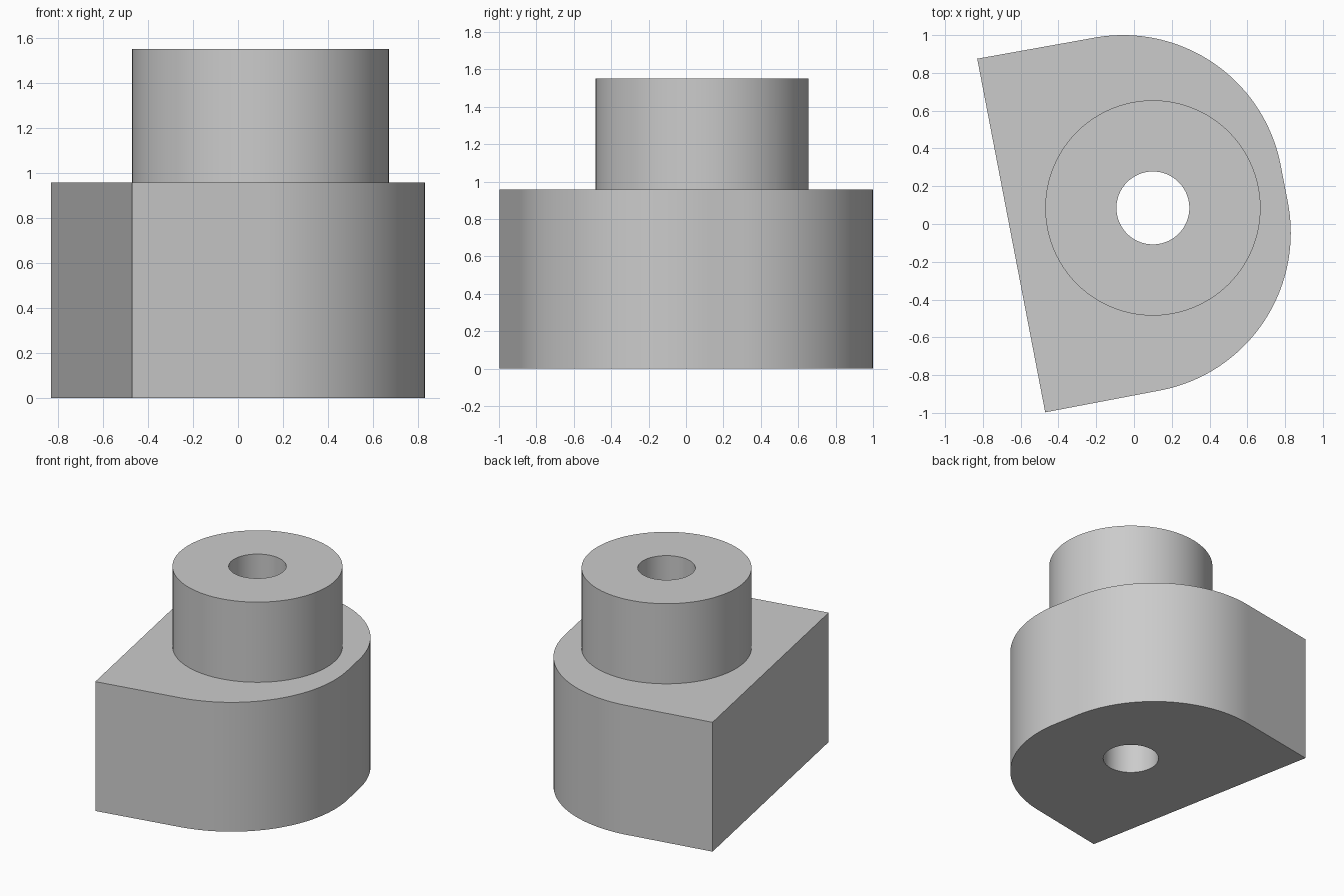
import bpy, bmesh, math
from mathutils import Vector

cube = bpy.data.objects.get("Cube")
if cube:
    bpy.data.objects.remove(cube, do_unlink=True)

# Single flat grey
grey = bpy.data.materials.new("light_grey")
grey.use_nodes = True
colour = (0.6, 0.6, 0.6, 1)
grey.diffuse_color = colour
grey.node_tree.nodes["Principled BSDF"].inputs["Base Color"].default_value = colour

BLOCK_TOP, BOSS_TOP = 0.957, 1.55
AXIS = Vector((0.10, 0.085))
TILT = math.radians(10.9)


def arc(centre, radius, start, end, steps):
    """Points along an arc, angles in radians."""
    angles = [start + (end - start) * i / steps for i in range(steps + 1)]
    return [(centre[0] + radius * math.cos(a), centre[1] + radius * math.sin(a)) for a in angles]


def prism(name, outline, bottom, top):
    """Extrude a counter-clockwise outline from bottom to top."""
    bm = bmesh.new()
    face = bm.faces.new([bm.verts.new((x, y, bottom)) for x, y in outline])
    result = bmesh.ops.extrude_face_region(bm, geom=[face])
    verts = [v for v in result["geom"] if isinstance(v, bmesh.types.BMVert)]
    bmesh.ops.translate(bm, verts=verts, vec=(0, 0, top - bottom))
    bmesh.ops.recalc_face_normals(bm, faces=bm.faces)
    mesh = bpy.data.meshes.new(name)
    bm.to_mesh(mesh)
    bm.free()
    mesh.materials.append(grey)
    obj = bpy.data.objects.new(name, mesh)
    bpy.context.collection.objects.link(obj)
    return obj


def disc(radius):
    return arc(AXIS, radius, 0, math.tau, 96)[:-1]


def combine(target, tool, operation):
    """Apply a boolean and discard the tool object."""
    tool.hide_render = True
    mod = target.modifiers.new(tool.name, "BOOLEAN")
    mod.operation, mod.object, mod.solver = operation, tool, "EXACT"
    bpy.context.view_layer.objects.active = target
    bpy.ops.object.modifier_apply(modifier=mod.name)
    bpy.data.objects.remove(tool, do_unlink=True)


# Block: square flat side, two rounded corners on the opposite side
quarter = math.pi / 2
outline = [(-0.83, 0.875), (-0.47, -0.997)]
outline += arc((-0.02, -0.046), 0.85, TILT - quarter, TILT, 40)
outline += arc((-0.058, 0.15), 0.85, TILT, TILT + quarter, 40)
body = prism("stepped_block", outline, 0, BLOCK_TOP)

# Round boss on top, then the bore through everything
combine(body, prism("boss", disc(0.57), 0.5, BOSS_TOP), "UNION")
combine(body, prism("bore_cutter", disc(0.193), -0.2, BOSS_TOP + 0.2), "DIFFERENCE")

# Smooth walls with crisp edges
bpy.ops.object.select_all(action="DESELECT")
body.select_set(True)
bpy.context.view_layer.objects.active = body
bpy.ops.object.shade_smooth_by_angle(angle=math.radians(30))
